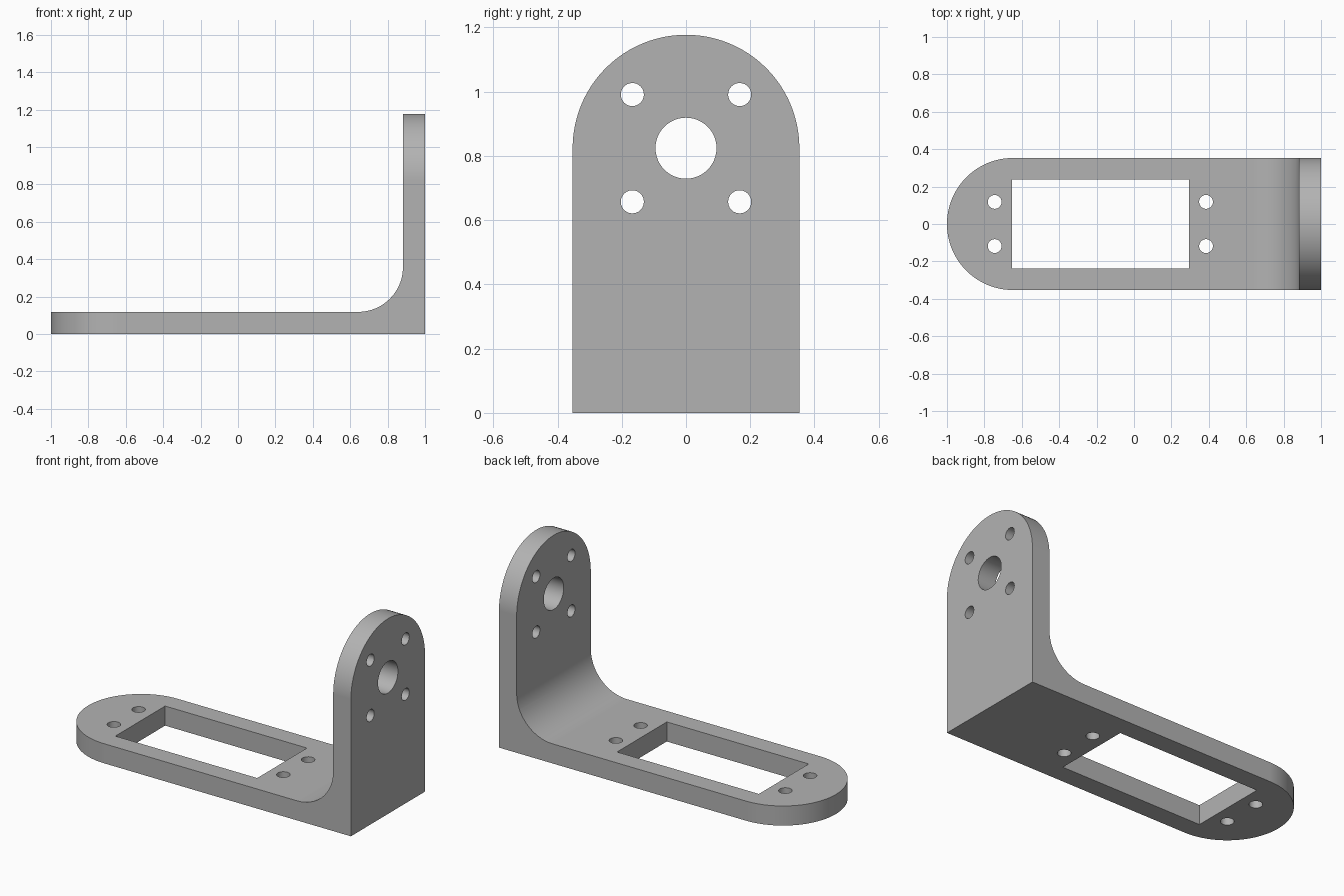
import bpy, bmesh, math
from mathutils import Vector

if "Cube" in bpy.data.objects:
    bpy.data.objects.remove(bpy.data.objects["Cube"])

HALF = 0.353      # half width, also the radius of both rounded ends
THICK = 0.118     # plate thickness
TOP = 1.177
FILLET = 0.24

grey = bpy.data.materials.new("plain grey")
grey.use_nodes = True
colour = (0.45, 0.45, 0.45, 1)
grey.diffuse_color = colour
grey.node_tree.nodes["Principled BSDF"].inputs["Base Color"].default_value = colour


def arc(cx, cy, r, start, end, steps):
    angles = [math.radians(start + (end - start) * i / steps) for i in range(steps + 1)]
    return [(cx + r * math.cos(a), cy + r * math.sin(a)) for a in angles]


def prism(name, outline, place, depth):
    """Extrude a flat outline; place maps its 2D points into space."""
    bm = bmesh.new()
    face = bm.faces.new([bm.verts.new(place(u, v)) for u, v in outline])
    out = bmesh.ops.extrude_face_region(bm, geom=[face])["geom"]
    bmesh.ops.translate(bm, vec=Vector(depth),
                        verts=[g for g in out if isinstance(g, bmesh.types.BMVert)])
    bmesh.ops.recalc_face_normals(bm, faces=bm.faces)
    mesh = bpy.data.meshes.new(name)
    bm.to_mesh(mesh)
    bm.free()
    mesh.materials.append(grey)
    obj = bpy.data.objects.new(name, mesh)
    bpy.context.collection.objects.link(obj)
    return obj


def cut(target, cutter, operation="DIFFERENCE"):
    cutter.hide_render = True
    mod = target.modifiers.new("cut", "BOOLEAN")
    mod.operation, mod.solver, mod.object = operation, "EXACT", cutter
    bpy.context.view_layer.objects.active = target
    bpy.ops.object.modifier_apply(modifier=mod.name)
    bpy.data.objects.remove(cutter)


def through_base(name, outline):
    return prism(name, outline, lambda x, y: (x, y, -0.1), (0, 0, 0.4))


def through_upright(name, outline):
    return prism(name, outline, lambda y, z: (0.7, y, z), (0.5, 0, 0))


# L-shaped side profile with an inner fillet
inner = 1 - THICK
profile = [(-1.1, 0), (1, 0), (1, TOP + 0.1), (inner, TOP + 0.1)]
profile += arc(inner - FILLET, THICK + FILLET, FILLET, 0, -90, 24)
profile += [(-1.1, THICK)]
bracket = prism("angle_bracket", profile, lambda x, z: (x, -HALF, z), (0, 2 * HALF, 0))

# Rounded end of the base and rounded top of the upright
base_end = [(1.2, -HALF), (1.2, HALF)] + arc(HALF - 1, 0, HALF, 90, 270, 48)
cut(bracket, prism("base_outline", base_end, lambda x, y: (x, y, -0.1), (0, 0, 2)), "INTERSECT")
hub = TOP - HALF
arch = [(-HALF, -0.2), (HALF, -0.2)] + arc(0, hub, HALF, 0, 180, 48)
cut(bracket, prism("upright_outline", arch, lambda y, z: (-1.2, y, z), (2.4, 0, 0)), "INTERSECT")

# Rectangular opening and screw holes in the base
cut(bracket, through_base("opening", [(-0.652, -0.237), (0.294, -0.237),
                                      (0.294, 0.237), (-0.652, 0.237)]))
for x in (-0.745, 0.385):
    for side in (-1, 1):
        cut(bracket, through_base("screw_hole", arc(x, side * 0.118, 0.037, 0, 345, 23)))

# Shaft hole and four screw holes in the upright
cut(bracket, through_upright("shaft_hole", arc(0, hub, 0.095, 0, 352.5, 47)))
for side in (-1, 1):
    for rise in (-1, 1):
        hole = arc(side * 0.167, hub + rise * 0.167, 0.036, 0, 345, 23)
        cut(bracket, through_upright("screw_hole", hole))

# Smooth the curves, keeping flat faces flat
bpy.ops.object.select_all(action="DESELECT")
bracket.select_set(True)
bpy.context.view_layer.objects.active = bracket
bpy.ops.object.shade_smooth_by_angle(angle=math.radians(30))
weighted = bracket.modifiers.new("flat faces", "WEIGHTED_NORMAL")
weighted.keep_sharp = True
weighted.weight = 100
